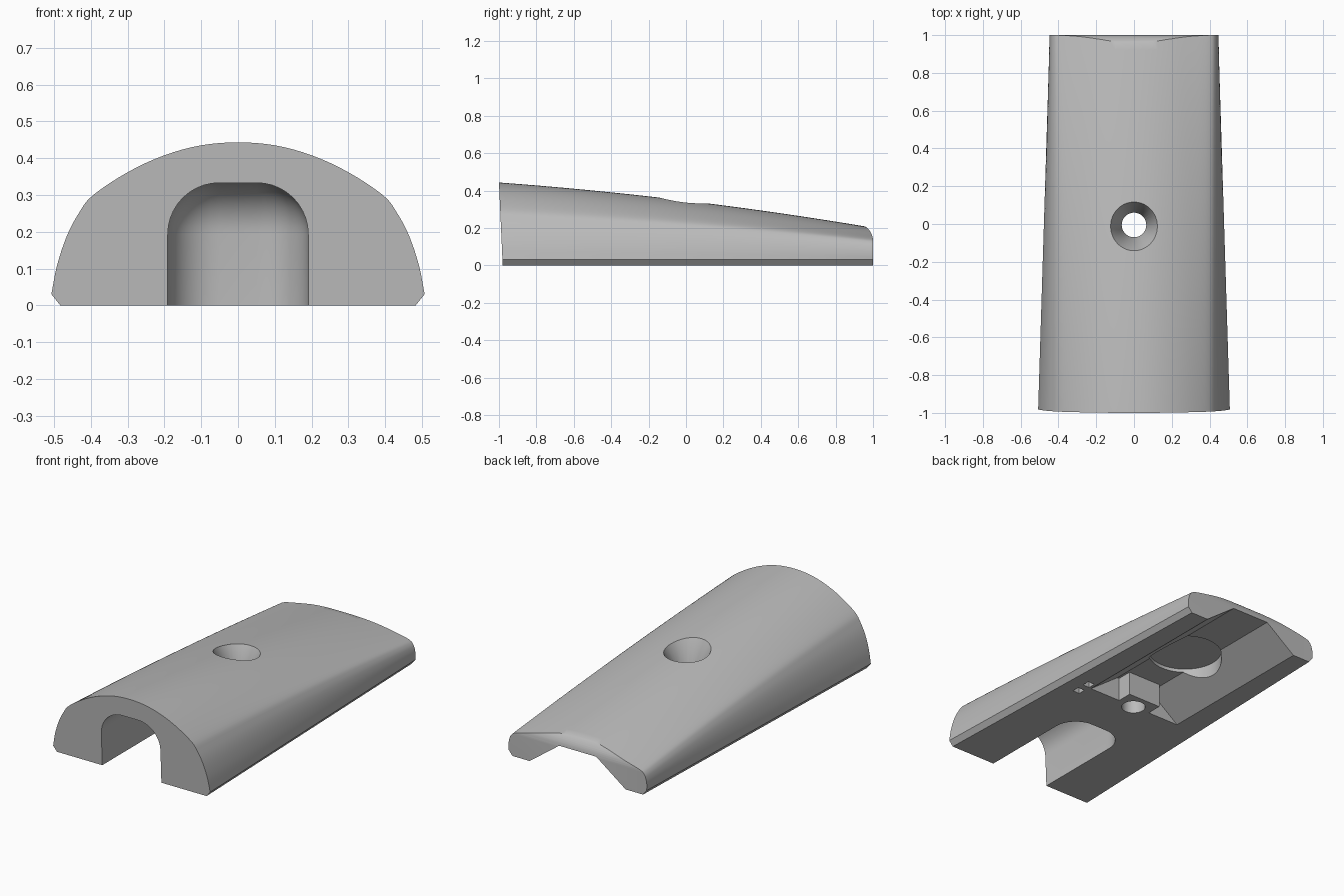
import bpy, bmesh, math
from mathutils import Vector, Matrix

if "Cube" in bpy.data.objects:
    bpy.data.objects.remove(bpy.data.objects["Cube"], do_unlink=True)

grey = bpy.data.materials.new("plain_grey")
grey.use_nodes = True
grey.diffuse_color = (0.5, 0.5, 0.5, 1)
grey.node_tree.nodes["Principled BSDF"].inputs["Base Color"].default_value = (0.5, 0.5, 0.5, 1)


def make_object(name, bm):
    bmesh.ops.recalc_face_normals(bm, faces=bm.faces)
    mesh = bpy.data.meshes.new(name)
    bm.to_mesh(mesh)
    bm.free()
    mesh.materials.append(grey)
    obj = bpy.data.objects.new(name, mesh)
    bpy.context.collection.objects.link(obj)
    return obj


def loft(name, rings):
    """Closed solid through rings of equal point count."""
    bm = bmesh.new()
    loops = [[bm.verts.new(p) for p in ring] for ring in rings]
    for a, b in zip(loops, loops[1:]):
        for i in range(len(a)):
            j = (i + 1) % len(a)
            bm.faces.new((a[i], a[j], b[j], b[i]))
    bm.faces.new(loops[0])
    bm.faces.new(loops[-1])
    return make_object(name, bm)


def box(name, lo, hi, bevel=0):
    lo, hi = Vector(lo), Vector(hi)
    bm = bmesh.new()
    bmesh.ops.create_cube(bm, size=1)
    bmesh.ops.scale(bm, vec=hi - lo, verts=bm.verts)
    bmesh.ops.translate(bm, vec=(lo + hi) / 2, verts=bm.verts)
    if bevel:
        bmesh.ops.bevel(bm, geom=bm.edges[:], offset=bevel, segments=10,
                        profile=0.5, affect='EDGES')
    return make_object(name, bm)


def cone(name, y, z0, r0, z1, r1):
    bm = bmesh.new()
    bmesh.ops.create_cone(bm, cap_ends=True, segments=64, radius1=r0, radius2=r1,
                          depth=z1 - z0, matrix=Matrix.Translation((0, y, (z0 + z1) / 2)))
    return make_object(name, bm)


def boolean(target, tool, operation='DIFFERENCE'):
    mod = target.modifiers.new("cut", 'BOOLEAN')
    mod.operation, mod.solver, mod.object = operation, 'EXACT', tool
    bpy.context.view_layer.objects.active = target
    bpy.ops.object.modifier_apply(modifier=mod.name)
    bpy.data.objects.remove(tool, do_unlink=True)


def smooth_path(points, steps=4):
    """Catmull-Rom curve through the points."""
    p = [Vector(q) for q in points]
    p = [2 * p[0] - p[1]] + p + [Vector((-p[-2].x, p[-2].y))]
    out = []
    for a, b, c, d in zip(p, p[1:], p[2:], p[3:]):
        for k in range(steps):
            t = k / steps
            out.append(0.5 * (2 * b + (c - a) * t + (2 * a - 5 * b + 4 * c - d) * t * t
                              + (3 * b - a - 3 * c + d) * t ** 3))
    return out + [p[-2]]


# Half cross-sections from the side edge up to the crown
front_half = [(.508, .03), (.492, .11), (.465, .19), (.432, .252), (.395, .299),
              (.3, .362), (.2, .408), (.1, .435), (0, .443)]
back_half = [(.446, .03), (.447, .06), (.443, .09), (.43, .12), (.4, .14),
             (.3, .163), (.2, .184), (.1, .197), (0, .201)]
front_curve, back_curve = smooth_path(front_half), smooth_path(back_half)

# Tapered domed body
rings = []
for n in range(34):
    y = -1.05 + 2.1 * n / 33
    t = (y + 1) / 2
    s = t - 0.39 * t * (1 - t)
    half = [Vector((a.x + (b.x - a.x) * t, a.y + (b.y - a.y) * s))
            for a, b in zip(front_curve, back_curve)]
    half.insert(0, Vector((half[0].x - 0.024, 0)))
    outline = half + [Vector((-q.x, q.y)) for q in reversed(half[:-1])]
    rings.append([(q.x, y, q.y) for q in outline])
body = loft("body", rings)

# Trim the ends: slanted front, rounded upper back edge
side = [(-.9755, -.1), (-1.005, .554), (.948, .55)]
for k in range(10, -1, -1):
    a = math.radians(6 * k)
    side.append((.906 + .094 * math.cos(a), .13 + .094 * math.sin(a)))
side.append((1, -.1))
boolean(body, loft("end_trim", [[(x, y, z) for y, z in side] for x in (-1, 1)]), 'INTERSECT')

# Rounded slot open at the front
boolean(body, box("front_slot", (-.191, -1.5, -.4), (.191, -.3, .333), 0.14))

# Trapezoid channel open at the back, leaving a block beside the screw hole
channel = [(.31, -.1), (.31, 0), (.12, .14), (-.12, .14), (-.31, 0), (-.31, -.1)]
channel_cut = loft("rear_channel", [[(x, y, z) for x, z in channel] for y in (0, 1.2)])
boolean(channel_cut, box("hole_block", (-.107, -.1, -.2), (.107, .09, .3)))
boolean(body, channel_cut)

# Round recess in the channel roof
boolean(body, cone("round_recess", .44, -.1, .2, .16, .2))

# Countersunk screw hole
boolean(body, cone("screw_hole", -.005, -.1, .065, .3, .065))
boolean(body, cone("countersink", -.005, .205, .06, .45, .179))

# Two small square sockets underneath
for y in (-.06, .026):
    boolean(body, box("square_socket", (.326, y - .022, -.05), (.37, y + .022, .06)))

bpy.ops.object.select_all(action='DESELECT')
body.select_set(True)
bpy.context.view_layer.objects.active = body
bpy.ops.object.shade_smooth_by_angle(angle=math.radians(30))
